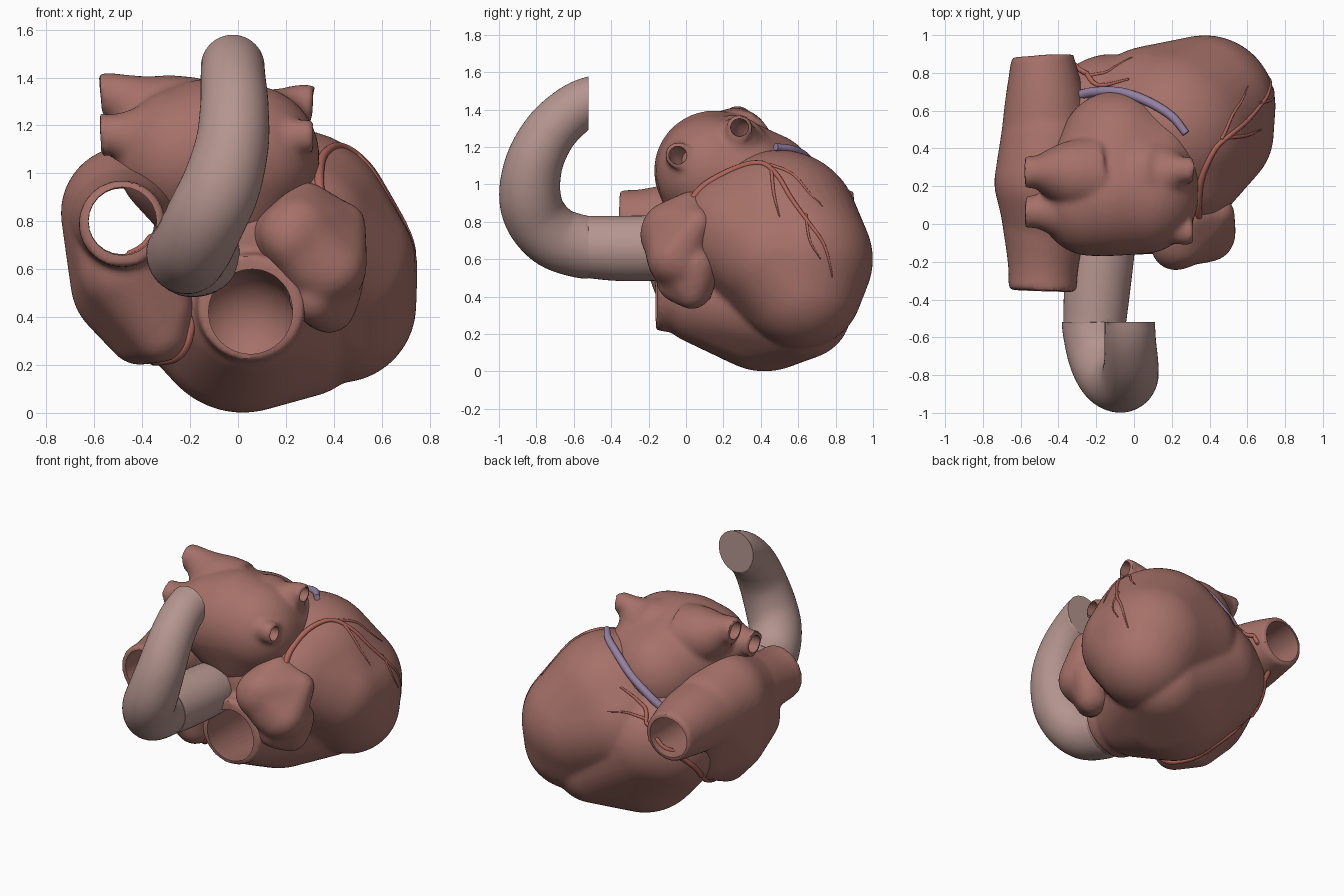
import bpy, bmesh, math
from mathutils import Vector, Quaternion
from mathutils.bvhtree import BVHTree

if "Cube" in bpy.data.objects:
    bpy.data.objects.remove(bpy.data.objects["Cube"])


def material(name, col):
    m = bpy.data.materials.new(name)
    m.diffuse_color = (*col, 1)
    m.use_nodes = True
    m.node_tree.nodes["Principled BSDF"].inputs["Base Color"].default_value = m.diffuse_color
    return m


MUSCLE = material("muscle", (0.38, 0.165, 0.14))
AORTA = material("aorta_wall", (0.46, 0.30, 0.275))
ARTERY = material("artery", (0.43, 0.13, 0.10))
VEIN = material("vein", (0.30, 0.22, 0.36))


def finish(bm, name, mat):
    bmesh.ops.recalc_face_normals(bm, faces=bm.faces)
    me = bpy.data.meshes.new(name)
    bm.to_mesh(me)
    bm.free()
    ob = bpy.data.objects.new(name, me)
    bpy.context.collection.objects.link(ob)
    if mat:
        me.materials.append(mat)
    return ob


def hull(bm, balls):
    """Convex skin around spheres (x, y, z, r), added to bm."""
    ico = bmesh.new()
    bmesh.ops.create_icosphere(ico, subdivisions=4, radius=1)
    unit = [v.co.copy() for v in ico.verts]
    ico.free()
    vs = [bm.verts.new(Vector(b[:3]) + u * b[3]) for b in balls for u in unit]
    bmesh.ops.convex_hull(bm, input=vs)
    bmesh.ops.delete(bm, geom=[v for v in vs if v.is_valid and not v.link_faces], context='VERTS')


def spline(pts, steps):
    """Catmull-Rom through (x, y, z, r) points."""
    p = [Vector(q) for q in pts]
    p = [2 * p[0] - p[1]] + p + [2 * p[-1] - p[-2]]
    out = []
    for i in range(1, len(p) - 2):
        a, b, c, d = p[i - 1:i + 3]
        for s in range(steps):
            t = s / steps
            out.append(0.5 * (2 * b + (c - a) * t + (2 * a - 5 * b + 4 * c - d) * t ** 2
                              + (3 * b - a - 3 * c + d) * t ** 3))
    return out + [p[-2]]


def tube(bm, pts, sides=32, steps=6, snap=None):
    path = spline(pts, steps)
    co = [q.to_3d() for q in path]
    if snap:
        co = [snap.find_nearest(c)[0] for c in co]
    rings, quat, prev = [], None, None
    for i, c in enumerate(co):
        t = (co[min(i + 1, len(co) - 1)] - co[max(i - 1, 0)]).normalized()
        quat = prev.rotation_difference(t) @ quat if quat else t.to_track_quat('Z', 'Y')
        prev = t
        rings.append([bm.verts.new(c + quat @ Vector((math.cos(a), math.sin(a), 0)) * path[i][3])
                      for a in (2 * math.pi * k / sides for k in range(sides))])
    for r0, r1 in zip(rings, rings[1:]):
        for k in range(sides):
            j = (k + 1) % sides
            bm.faces.new((r0[k], r0[j], r1[j], r1[k]))
    bm.faces.new(rings[0][::-1])
    bm.faces.new(rings[-1])


def organ(name, hulls=(), tubes=(), cuts=(), smooth=8, lumps=0.0):
    """Fuse hulls and tubes into one soft body, then cut the openings."""
    bm = bmesh.new()
    for h in hulls:
        hull(bm, h)
    for t in tubes:
        tube(bm, t)
    ob = finish(bm, name, MUSCLE)
    m = ob.modifiers.new("fuse", 'REMESH')
    m.mode, m.voxel_size = 'VOXEL', 0.016
    m = ob.modifiers.new("soften", 'SMOOTH')
    m.factor, m.iterations = 0.5, smooth
    if lumps:
        tex = bpy.data.textures.new(name, 'CLOUDS')
        tex.noise_scale, tex.noise_depth = 0.22, 0
        m = ob.modifiers.new("lumps", 'DISPLACE')
        m.texture, m.strength, m.texture_coords = tex, lumps, 'LOCAL'
    for c in cuts:
        m = ob.modifiers.new("opening", 'BOOLEAN')
        m.operation, m.solver, m.object = 'DIFFERENCE', 'EXACT', c
    dg = bpy.context.evaluated_depsgraph_get()
    me = bpy.data.meshes.new_from_object(ob.evaluated_get(dg))
    ob.modifiers.clear()
    ob.data = me
    me.materials.clear()
    me.materials.append(MUSCLE)
    return ob


def cutter(name, hulls=(), tubes=()):
    bm = bmesh.new()
    for h in hulls:
        hull(bm, h)
    for t in tubes:
        tube(bm, t, sides=24)
    ob = finish(bm, name, None)
    ob.hide_render = True
    return ob


# Hollow spaces: caval channel, right ventricle cavity, pulmonary vein mouths
caval = cutter("caval_cut", tubes=[[(-.48, -.5, .80, .14), (-.49, .25, .80, .15), (-.485, 1.0, .80, .135)]])
cavity = cutter("cavity_cut", hulls=[[(.06, -.28, .435, .165), (.06, -.1, .435, .165), (.02, .4, .37, .22)]])
veins = [((-.575, .275, 1.33), (-.22, .26, 1.20)), ((-.575, .065, 1.16), (-.22, .08, 1.12)),
         ((.315, .285, 1.30), (.06, .25, 1.17)), ((.315, -.04, 1.155), (.06, .06, 1.12))]
mouths, stubs = [], []
for tip, root in veins:
    a, b = Vector(tip), Vector(root)
    s = 1 if a.x > 0 else -1
    rt = 0.092 if s < 0 else 0.075
    near, mid = a - Vector((s * .06, 0, 0)), a.lerp(b, .55)
    stubs.append([(*a, rt), (*near, rt * .98), (*mid, .165), (*b, .21)])
    mouths.append([(*(a + Vector((s * .06, 0, 0))), rt * .66), (*near, rt * .62), (*mid, rt * .6)])
vein_cuts = [cutter("vein_cut", tubes=[m]) for m in mouths]

# Left and right ventricles with the pulmonary outlet
ventricles = organ("ventricles", hulls=[
    [(.42, .62, .45, .325), (.22, .5, .755, .43), (.375, .625, .6, .375), (.0, .3, .7, .38),
     (.1, .57, .68, .375), (.415, .48, .62, .325), (.25, .3, .75, .33)],
    [(.02, .42, .385, .385), (-.2, .48, .6, .37), (.27, .62, .33, .265), (.05, .1, .41, .27),
     (-.12, .56, .6, .34)]],
    tubes=[[(.03, .2, .44, .26), (.05, 0, .44, .24), (.055, -.16, .44, .222)]],
    cuts=[cavity, caval])

# Right atrium with both great veins and its hanging pouch
right_atrium = organ("right_atrium", hulls=[
    [(-.46, .22, .835, .28), (-.47, .05, .81, .23), (-.46, .42, .82, .25), (-.43, .18, .55, .27),
     (-.40, .35, .52, .22), (-.33, .0, .34, .13), (-.41, .14, .34, .14), (-.29, -.03, .44, .1),
     (-.47, -.02, .6, .2)]],
    tubes=[[(-.485, -.355, .79, .18), (-.48, -.2, .79, .19), (-.47, .2, .81, .25),
            (-.47, .6, .81, .22), (-.485, .89, .8, .165)]],
    cuts=[caval])

# Left atrium with four pulmonary veins
left_atrium = organ("left_atrium", hulls=[
    [(-.12, .15, 1.075, .32), (-.22, .12, 1.07, .29), (.04, .14, 1.07, .30),
     (-.09, .40, .98, .305), (-.05, .2, .9, .3), (.08, .34, 1.0, .26)]],
    tubes=stubs, cuts=vein_cuts)

# Left atrial pouch
organ("left_atrial_pouch", hulls=[
    [(.12, .04, .75, .1), (.25, -.08, .73, .17), (.28, .04, .85, .11), (.44, .06, .8, .095),
     (.37, -.04, .6, .165)],
    [(.36, -.03, .58, .15), (.38, .04, .43, .1), (.32, -.05, .48, .1), (.43, .06, .58, .1)]],
    smooth=10, lumps=0.035)

# Aortic root and arch, trimmed flat at y = -0.52
bm = bmesh.new()
tube(bm, [(-.14, .06, .66, .15), (-.165, -.1, .66, .172), (-.195, -.35, .658, .174),
          (-.208, -.52, .665, .166), (-.21, -.56, .665, .166)], 48)
for v in bm.verts:
    v.co.y = max(v.co.y, -.52)
finish(bm, "aortic_root", AORTA)
bm = bmesh.new()
tube(bm, [(-.215, -.48, .665, .168), (-.21, -.56, .668, .168), (-.18, -.70, .715, .168), (-.13, -.80, .82, .167),
          (-.07, -.835, .95, .164), (-.025, -.81, 1.12, .153), (-.015, -.73, 1.275, .143),
          (-.02, -.62, 1.385, .136), (-.022, -.52, 1.44, .133), (-.022, -.45, 1.445, .133)], 48)
for v in bm.verts:
    v.co.y = min(v.co.y, -.52)
finish(bm, "aortic_arch", AORTA)

# Cardiac vein
bm = bmesh.new()
tube(bm, [(.275, .48, 1.2, .02), (.2, .57, 1.185, .023), (.08, .645, 1.14, .025), (-.06, .695, 1.05, .026),
          (-.2, .70, .95, .026), (-.3, .68, .87, .026)], 16)
finish(bm, "cardiac_vein", VEIN)


# Coronary arteries laid on the muscle
def surface(*obs):
    bm = bmesh.new()
    for o in obs:
        bm.from_mesh(o.data)
    tree = BVHTree.FromBMesh(bm)
    bm.free()
    return tree


left = [
    [(.34, .02, .88, .02), (.34, .1, 1.0, .02), (.36, .25, 1.08, .018), (.42, .4, 1.1, .015),
     (.5, .48, 1.04, .013), (.6, .56, .92, .012), (.68, .66, .78, .01), (.73, .74, .68, .008), (.74, .8, .5, .004)],
    [(.48, .46, 1.06, .010), (.6, .47, .95, .008), (.68, .5, .83, .003)],
    [(.46, .45, 1.1, .010), (.5, .57, 1.03, .008), (.56, .65, .95, .006), (.6, .73, .88, .003)],
    [(.66, .64, .84, .008), (.72, .66, .7, .006), (.74, .72, .6, .003)]]
right = [
    [(-.2, -.02, .40, .022), (-.2, -.03, .28, .022), (-.29, .05, .2, .02), (-.38, .25, .22, .018),
     (-.47, .48, .36, .017), (-.52, .66, .52, .016), (-.42, .82, .68, .015), (-.28, .83, .8, .014),
     (-.2, .75, .9, .012), (-.02, .76, .98, .006)],
    [(-.24, .8, .84, .010), (-.12, .82, .85, .007), (.0, .86, .84, .004)]]
trees = {"left_coronary_artery": surface(ventricles),
         "right_coronary_artery": surface(ventricles, right_atrium)}
for (name, tree), branches in zip(trees.items(), (left, right)):
    bm = bmesh.new()
    for b in branches:
        tube(bm, b, 10, 5, tree)
    finish(bm, name, ARTERY)

# Remove cutters and smooth everything
for ob in list(bpy.data.objects):
    if ob.hide_render:
        bpy.data.objects.remove(ob)
for ob in bpy.data.objects:
    ob.select_set(True)
    bpy.context.view_layer.objects.active = ob
bpy.ops.object.shade_smooth_by_angle(angle=math.radians(40))
